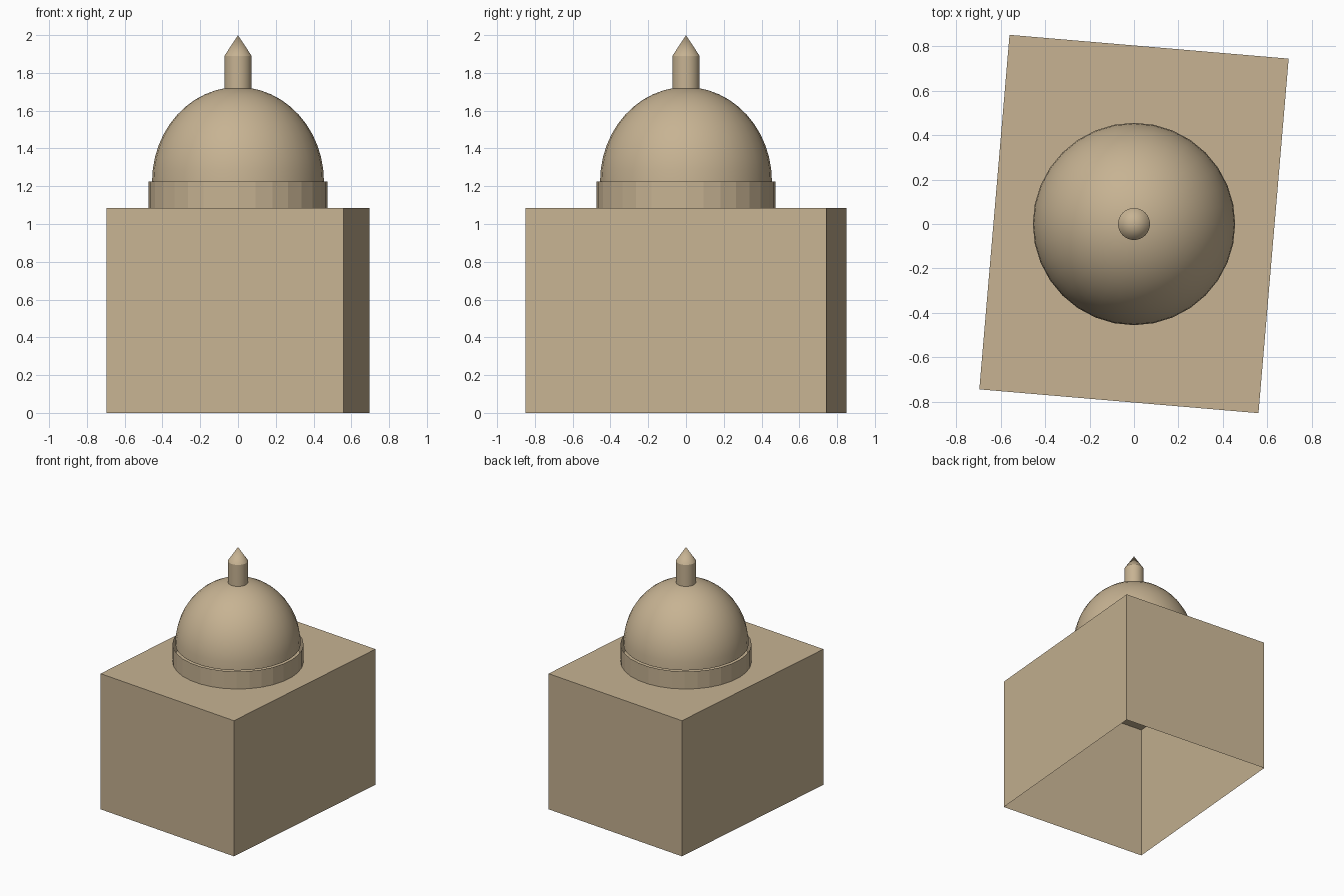
import bpy, bmesh, math
from mathutils import Matrix

if "Cube" in bpy.data.objects:
    bpy.data.objects.remove(bpy.data.objects["Cube"])

sand = bpy.data.materials.new("sandstone")
sand.diffuse_color = (0.57, 0.45, 0.29, 1)
sand.use_nodes = True
sand.node_tree.nodes["Principled BSDF"].inputs["Base Color"].default_value = sand.diffuse_color


def add_object(name, bm, smooth=False):
    bmesh.ops.recalc_face_normals(bm, faces=bm.faces)
    # open shells: make sure the normals point away from the centre axis
    side = sum(f.normal.dot(f.calc_center_median()) * f.calc_area() for f in bm.faces)
    if side < 0:
        bmesh.ops.reverse_faces(bm, faces=bm.faces)
    mesh = bpy.data.meshes.new(name)
    bm.to_mesh(mesh)
    bm.free()
    mesh.materials.append(sand)
    ob = bpy.data.objects.new(name, mesh)
    bpy.context.collection.objects.link(ob)
    if smooth:
        bpy.ops.object.select_all(action='DESELECT')
        ob.select_set(True)
        bpy.context.view_layer.objects.active = ob
        bpy.ops.object.shade_smooth_by_angle(angle=math.radians(30))
    return ob


def lathe(name, profile, steps=32, smooth=False):
    """Spin an (r, z) profile around the z axis, leaving the ends open."""
    bm = bmesh.new()
    vs = [bm.verts.new((0, -r, z)) for r, z in profile]
    es = [bm.edges.new(p) for p in zip(vs, vs[1:])]
    bmesh.ops.spin(bm, geom=vs + es, cent=(0, 0, 0), axis=(0, 0, 1),
                   angle=2 * math.pi, steps=steps)
    bmesh.ops.remove_doubles(bm, verts=bm.verts, dist=1e-4)
    bmesh.ops.dissolve_degenerate(bm, edges=bm.edges, dist=1e-5)
    return add_object(name, bm, smooth)


BASE_H, DRUM_H = 1.085, 1.225

# Block: hollow shell, open underneath, turned slightly about z
bm = bmesh.new()
bmesh.ops.create_cube(bm, size=1)
bm.normal_update()
bmesh.ops.delete(bm, geom=[f for f in bm.faces if f.normal.z < -0.5], context='FACES')
bmesh.ops.transform(bm, verts=bm.verts,
                    matrix=Matrix.Rotation(-0.085, 4, 'Z')
                    @ Matrix.Translation((0, 0, BASE_H / 2))
                    @ Matrix.Diagonal((1.26, 1.6, BASE_H, 1)))
add_object("block", bm)

# Drum: open faceted ring below the dome
lathe("drum", [(0.475, BASE_H), (0.475, DRUM_H)])

# Dome: slightly tall half ellipsoid
quarter = [i * math.pi / 24 for i in range(13)]
lathe("dome", [(0.455 * math.cos(a), DRUM_H + 0.5 * math.sin(a)) for a in quarter],
      smooth=True)

# Finial: post with a pointed tip
lathe("finial", [(0.072, 1.715), (0.072, 1.89), (0, 2.0)], smooth=True)
